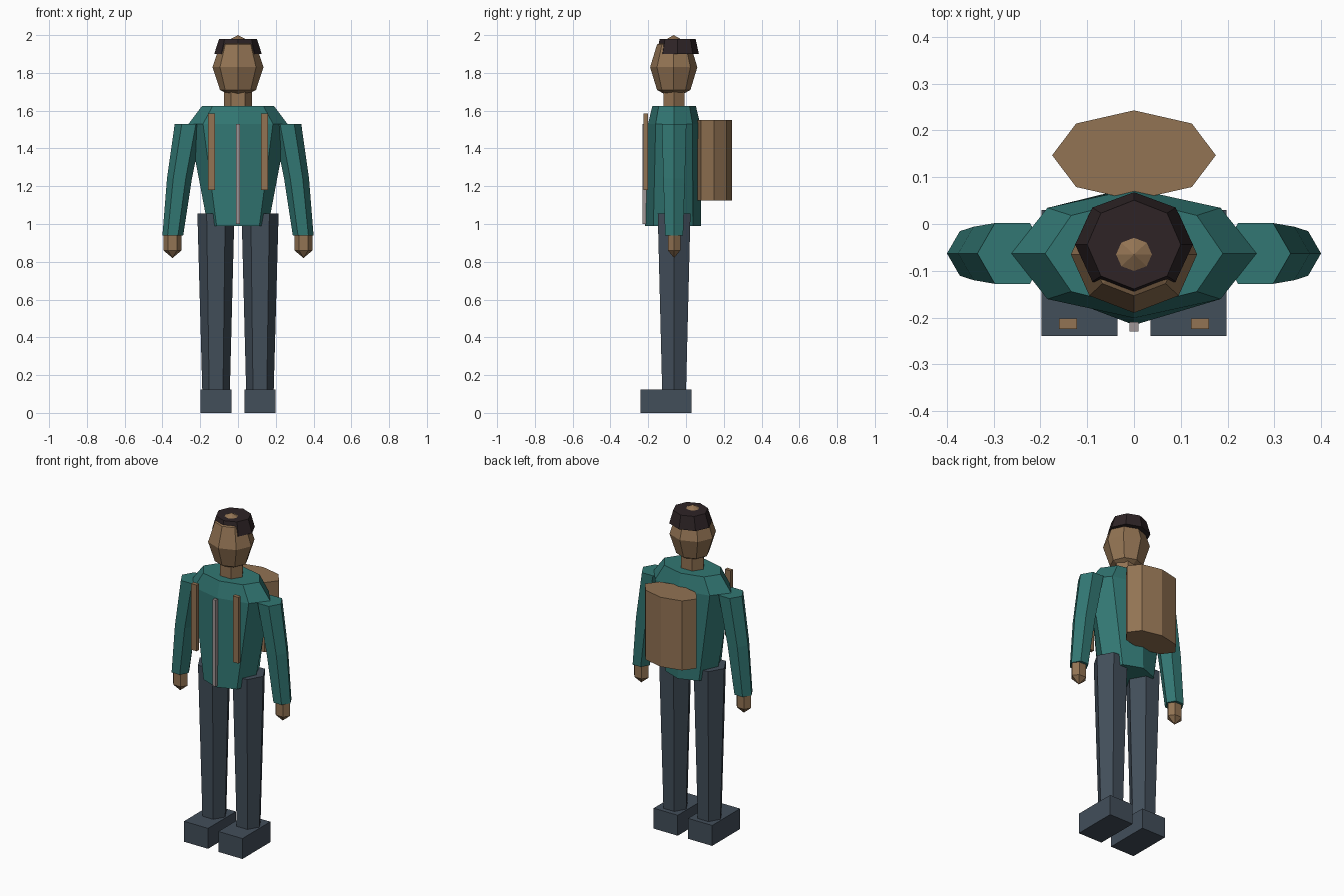
import bpy, bmesh, math

if "Cube" in bpy.data.objects:
    bpy.data.objects.remove(bpy.data.objects["Cube"])


def material(name, rgb):
    def lin(c):
        c /= 255
        return c / 12.92 if c <= 0.04045 else ((c + 0.055) / 1.055) ** 2.4
    m = bpy.data.materials.new(name)
    m.diffuse_color = (*[lin(c) for c in rgb], 1)
    m.use_nodes = True
    m.node_tree.nodes["Principled BSDF"].inputs["Base Color"].default_value = m.diffuse_color
    return m


TEAL = material("teal jacket", (50, 119, 115))
BROWN = material("warm brown", (146, 115, 83))
SLATE = material("dark slate", (66, 78, 90))
HAIR = material("dark hair", (46, 36, 38))
METAL = material("zip grey", (160, 150, 150))


def finish(bm, name, mat):
    bmesh.ops.recalc_face_normals(bm, faces=bm.faces)
    mesh = bpy.data.meshes.new(name)
    bm.to_mesh(mesh)
    bm.free()
    mesh.materials.append(mat)
    ob = bpy.data.objects.new(name, mesh)
    bpy.context.collection.objects.link(ob)
    return ob


def loft(name, sides, rings, mat):
    """Skin a stack of elliptical rings (x, y, z, rx, ry); zero radius makes a tip."""
    bm = bmesh.new()
    loops = []
    for x, y, z, rx, ry in rings:
        if rx == 0:
            loops.append([bm.verts.new((x, y, z))] * sides)
            continue
        angles = [math.tau * i / sides for i in range(sides)]
        loops.append([bm.verts.new((x + rx * math.cos(a), y + ry * math.sin(a), z))
                      for a in angles])
    for low, high in zip(loops, loops[1:]):
        for i in range(sides):
            j = (i + 1) % sides
            bm.faces.new(dict.fromkeys((low[i], low[j], high[j], high[i])))
    for loop in (loops[0], loops[-1]):
        if loop[0] is not loop[1]:
            bm.faces.new(loop)
    return finish(bm, name, mat)


def box(name, x, y, z, mat):
    """Box from (min, max) ranges."""
    bm = bmesh.new()
    bmesh.ops.create_cube(bm, size=1)
    for v in bm.verts:
        v.co = [r[0] if c < 0 else r[1] for c, r in zip(v.co, (x, y, z))]
    return finish(bm, name, mat)


Y = -0.063  # depth of the body axis

# Jacket body with sloping shoulders
loft("jacket", 8, [(0, -0.068, 0.99, 0.16, 0.148),
                   (0, Y, 1.53, 0.262, 0.138),
                   (0, Y, 1.625, 0.19, 0.115)], TEAL)
box("zip", (-0.01, 0.01), (-0.23, -0.21), (1.0, 1.53), METAL)

# Neck, head and hair cap
loft("neck", 6, [(0, Y, 1.59, 0.075, 0.065), (0, Y, 1.72, 0.075, 0.065)], BROWN)
head = []
for k in range(5):
    a = math.pi * k / 4
    r = 0 if k in (0, 4) else math.sin(a)
    head.append((0, -0.065, 1.83 - 0.17 * math.cos(a), 0.135 * r, 0.125 * r))
loft("head", 8, head, BROWN)
loft("hair", 8, [(0, -0.044, 1.90, 0.126, 0.112),
                 (0, -0.044, 1.98, 0.1, 0.095)], HAIR)

# Backpack
loft("backpack", 8, [(0, 0.147, 1.125, 0.175, 0.096),
                     (0, 0.147, 1.55, 0.175, 0.096)], BROWN)

# Paired parts
for side, s in (("left", 1), ("right", -1)):
    loft(side + "_sleeve", 6, [(s * 0.345, Y, 0.94, 0.055, 0.055),
                               (s * 0.31, Y, 1.24, 0.066, 0.066),
                               (s * 0.26, Y, 1.53, 0.075, 0.075)], TEAL)
    loft(side + "_hand", 6, [(s * 0.347, Y, 0.82, 0, 0),
                             (s * 0.347, Y, 0.86, 0.048, 0.038),
                             (s * 0.347, Y, 0.95, 0.048, 0.038)], BROWN)
    loft(side + "_leg", 6, [(s * 0.116, Y, 0.12, 0.073, 0.073),
                            (s * 0.117, Y, 1.055, 0.098, 0.1)], SLATE)
    box(side + "_shoe", sorted((s * 0.035, s * 0.198)), (-0.24, 0.03), (0, 0.125), SLATE)
    box(side + "_strap", sorted((s * 0.122, s * 0.16)), (-0.225, -0.202), (1.18, 1.585), BROWN)
